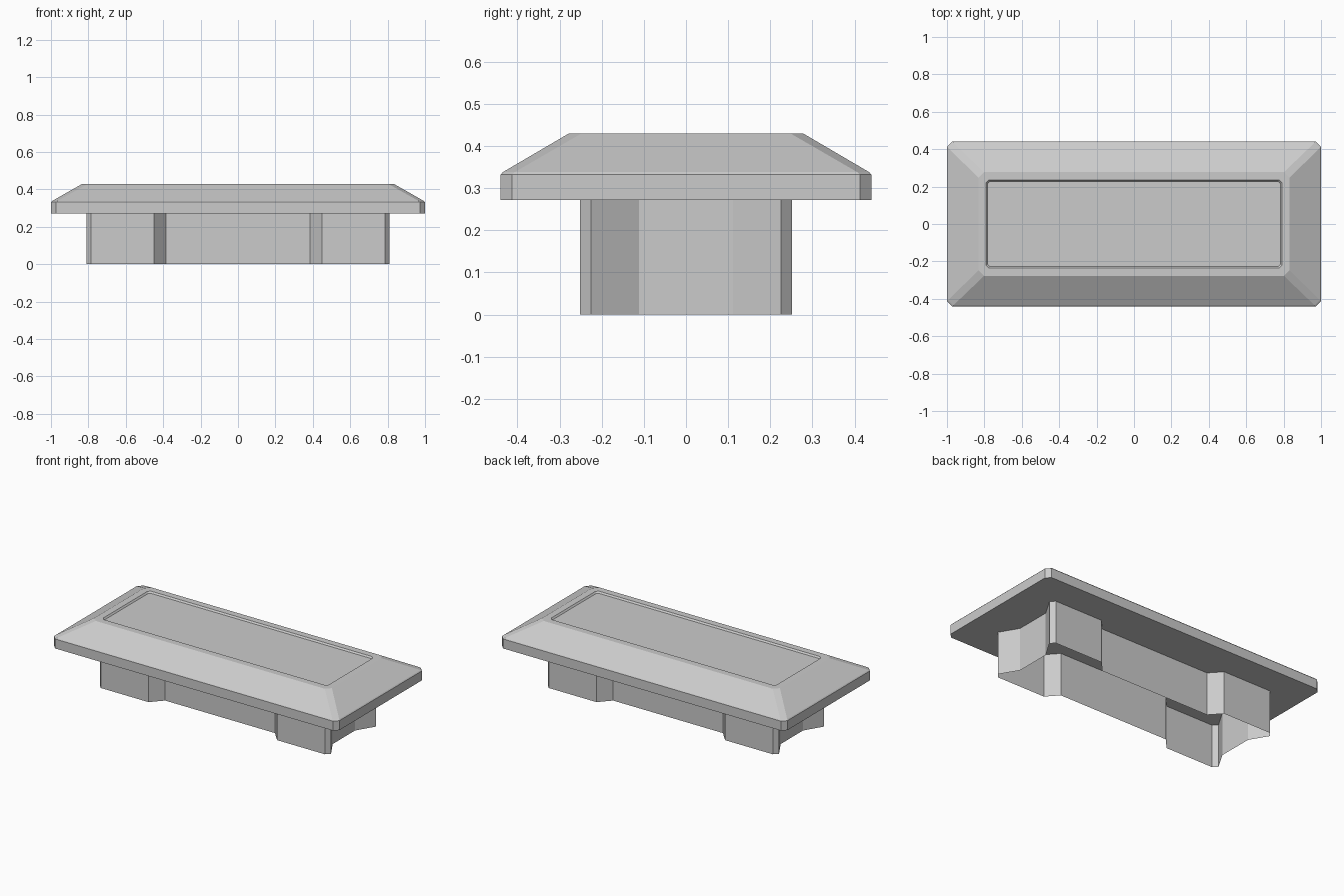
import bpy, bmesh

if "Cube" in bpy.data.objects:
    bpy.data.objects.remove(bpy.data.objects["Cube"])


def octagon(hx, hy, c, z):
    """Rectangle with chamfered corners, counter-clockwise."""
    return [(hx, -hy + c, z), (hx, hy - c, z), (hx - c, hy, z), (-hx + c, hy, z),
            (-hx, hy - c, z), (-hx, -hy + c, z), (-hx + c, -hy, z), (hx - c, -hy, z)]


def loft(name, rings, cap_start=False, cap_end=False):
    """Skin a stack of matching closed rings into a flat-shaded object."""
    bm = bmesh.new()
    loops = [[bm.verts.new(p) for p in ring] for ring in rings]
    n = len(rings[0])
    for a, b in zip(loops, loops[1:]):
        for i in range(n):
            j = (i + 1) % n
            bm.faces.new((a[i], a[j], b[j], b[i]))
    if cap_start:
        bm.faces.new(loops[0][::-1])
    if cap_end:
        bm.faces.new(loops[-1])
    mesh = bpy.data.meshes.new(name)
    bm.to_mesh(mesh)
    bm.free()
    obj = bpy.data.objects.new(name, mesh)
    bpy.context.collection.objects.link(obj)
    return obj


# Lid: short rim, sloped sides, flat top with a shallow recessed panel
loft("lid", [
    octagon(1.0, 0.44, 0.027, 0.272),
    octagon(1.0, 0.44, 0.027, 0.332),
    octagon(0.994, 0.435, 0.028, 0.338),
    octagon(0.832, 0.278, 0.03, 0.43),
    octagon(0.79, 0.236, 0.015, 0.43),
    octagon(0.782, 0.228, 0.012, 0.42),
], cap_start=True, cap_end=True)

# Base: open-bottomed thin wall, waisted on the long sides and notched at the ends
quarter = [(0.742, 0.112), (0.81, 0.226), (0.785, 0.252), (0.45, 0.252), (0.385, 0.18)]
half = quarter + [(-x, y) for x, y in reversed(quarter)]
outline = half + [(x, -y) for x, y in reversed(half)]
loft("base_wall", [[(x, y, z) for x, y in outline] for z in (0.0, 0.272)])
